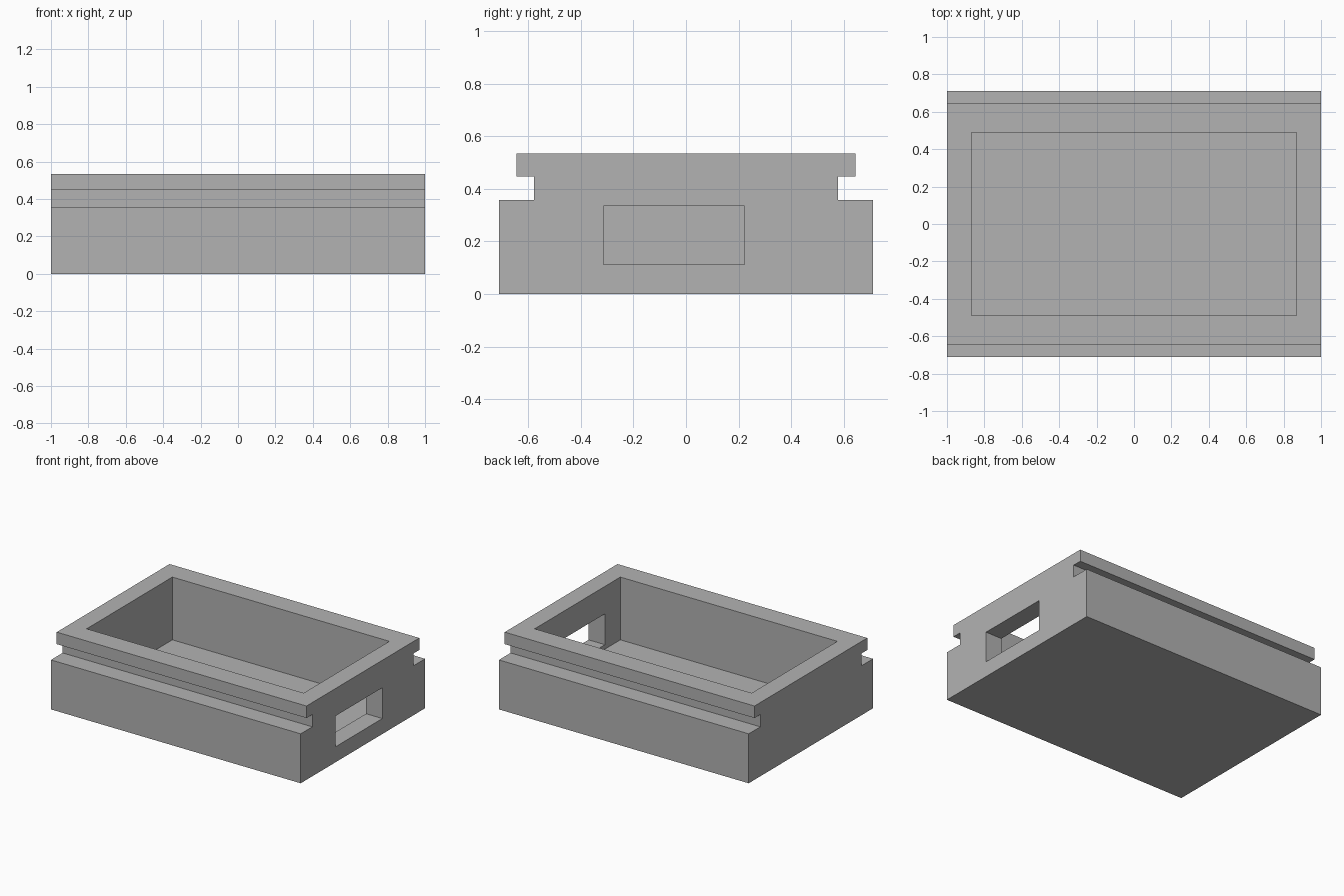
import bpy
import bmesh
from mathutils import Vector

if "Cube" in bpy.data.objects:
    bpy.data.objects.remove(bpy.data.objects["Cube"])

grey = bpy.data.materials.new("plain grey")
grey.use_nodes = True
colour = (0.448, 0.448, 0.448, 1)
grey.diffuse_color = colour
grey.node_tree.nodes["Principled BSDF"].inputs["Base Color"].default_value = colour


def add_object(name, bm):
    bmesh.ops.recalc_face_normals(bm, faces=bm.faces)
    mesh = bpy.data.meshes.new(name)
    bm.to_mesh(mesh)
    bm.free()
    mesh.materials.append(grey)
    obj = bpy.data.objects.new(name, mesh)
    bpy.context.collection.objects.link(obj)
    return obj


def extrude_profile(name, points, half_length):
    """Extrude a closed (y, z) outline along x."""
    bm = bmesh.new()
    face = bm.faces.new([bm.verts.new((-half_length, y, z)) for y, z in points])
    grown = bmesh.ops.extrude_face_region(bm, geom=[face])["geom"]
    verts = [v for v in grown if isinstance(v, bmesh.types.BMVert)]
    bmesh.ops.translate(bm, verts=verts, vec=(2 * half_length, 0, 0))
    return add_object(name, bm)


def cut_box(target, name, low, high):
    """Subtract a box, given by two corners, from the target."""
    low, high = Vector(low), Vector(high)
    bm = bmesh.new()
    bmesh.ops.create_cube(bm, size=1)
    bmesh.ops.scale(bm, verts=bm.verts, vec=high - low)
    bmesh.ops.translate(bm, verts=bm.verts, vec=(low + high) / 2)
    cutter = add_object(name, bm)
    cutter.hide_render = True
    mod = target.modifiers.new(name, "BOOLEAN")
    mod.operation = "DIFFERENCE"
    mod.solver = "EXACT"
    mod.object = cutter
    bpy.context.view_layer.objects.active = target
    bpy.ops.object.modifier_apply(modifier=mod.name)
    bpy.data.objects.remove(cutter)


# Tray body: mirrored outline with a groove below the top lip
half = [(0.711, 0), (0.711, 0.358), (0.578, 0.358),
        (0.578, 0.447), (0.645, 0.447), (0.645, 0.534)]
outline = half + [(-y, z) for y, z in reversed(half)]
tray = extrude_profile("tray_body", outline, 1)

# Open cavity, then the window through the +x end wall
cut_box(tray, "cavity_cutter", (-0.869, -0.49, 0.08), (0.869, 0.49, 0.7))
cut_box(tray, "window_cutter", (0.7, -0.314, 0.112), (1.1, 0.223, 0.335))
